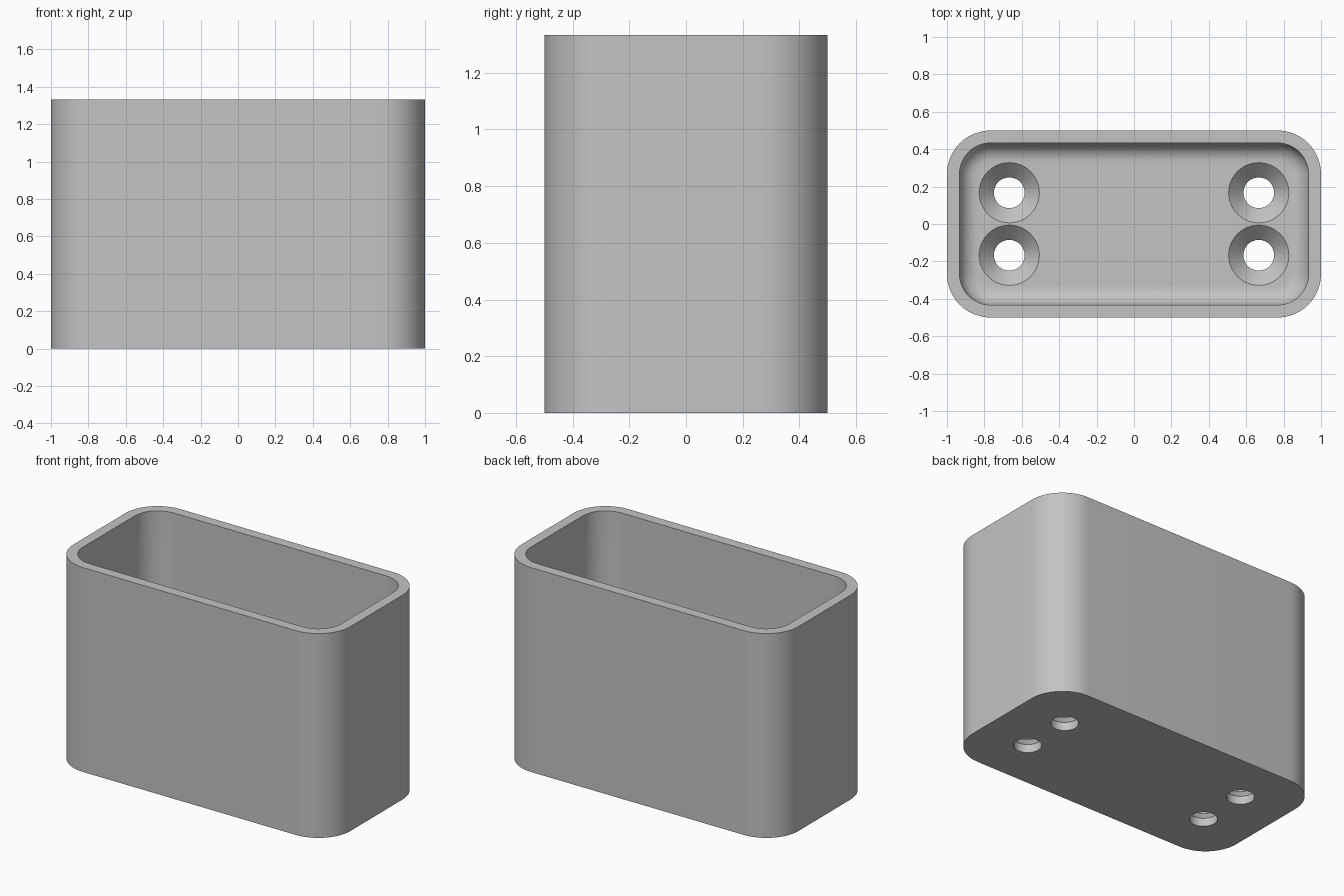
import bpy, bmesh
from math import sin, cos, pi

if "Cube" in bpy.data.objects:
    bpy.data.objects.remove(bpy.data.objects["Cube"])

HEIGHT, FLOOR, FILLET = 1.333, 0.133, 0.1
WALL, CORNER = 0.067, 0.233

grey = bpy.data.materials.new("plain grey")
grey.use_nodes = True
colour = (0.55, 0.55, 0.55, 1)
grey.diffuse_color = colour
grey.node_tree.nodes["Principled BSDF"].inputs["Base Color"].default_value = colour


def rounded_ring(bm, inset, z, steps=16):
    """Rounded rectangle outline, moved inwards by inset."""
    r = CORNER - inset
    ring = []
    for quarter, (sx, sy) in enumerate([(1, 1), (-1, 1), (-1, -1), (1, -1)]):
        for i in range(steps + 1):
            a = (quarter + i / steps) * pi / 2
            ring.append(bm.verts.new((sx * (1 - CORNER) + r * cos(a),
                                      sy * (0.5 - CORNER) + r * sin(a), z)))
    return ring


def circle_ring(bm, x, y, radius, z, steps=48):
    return [bm.verts.new((x + radius * cos(2 * pi * i / steps),
                          y + radius * sin(2 * pi * i / steps), z)) for i in range(steps)]


def loft(bm, rings):
    """Closed solid skinned through the rings."""
    for a, b in zip(rings, rings[1:]):
        for i in range(len(a)):
            j = (i + 1) % len(a)
            bm.faces.new((a[i], a[j], b[j], b[i]))
    bm.faces.new(rings[0][::-1])
    bm.faces.new(rings[-1])


def finish(bm, name):
    bmesh.ops.recalc_face_normals(bm, faces=bm.faces)
    mesh = bpy.data.meshes.new(name)
    bm.to_mesh(mesh)
    bm.free()
    mesh.materials.append(grey)
    obj = bpy.data.objects.new(name, mesh)
    bpy.context.collection.objects.link(obj)
    return obj


# Box: up the outside, over the rim, down the inside and round the floor fillet
bm = bmesh.new()
rings = [rounded_ring(bm, 0, 0), rounded_ring(bm, 0, HEIGHT), rounded_ring(bm, WALL, HEIGHT)]
for i in range(11):
    a = i / 10 * pi / 2
    rings.append(rounded_ring(bm, WALL + FILLET * (1 - cos(a)), FLOOR + FILLET * (1 - sin(a))))
loft(bm, rings)
box = finish(bm, "open_box")

# Countersunk screw holes
bm = bmesh.new()
for x in (-0.667, 0.667):
    for y in (-0.167, 0.167):
        profile = [(0.082, -0.1), (0.082, 0.053), (0.161, FLOOR), (0.161, FLOOR + 0.1)]
        loft(bm, [circle_ring(bm, x, y, r, z) for r, z in profile])
cutter = finish(bm, "screw_hole_cutter")
cutter.hide_render = True
cutter.hide_set(True)

cut = box.modifiers.new("screw holes", "BOOLEAN")
cut.operation = "DIFFERENCE"
cut.solver = "EXACT"
cut.object = cutter

# Apply the cut and shade the rounded walls smoothly
bpy.ops.object.select_all(action="DESELECT")
bpy.context.view_layer.objects.active = box
box.select_set(True)
bpy.ops.object.modifier_apply(modifier=cut.name)
bpy.data.objects.remove(cutter)
bpy.ops.object.shade_smooth_by_angle(angle=0.52)
